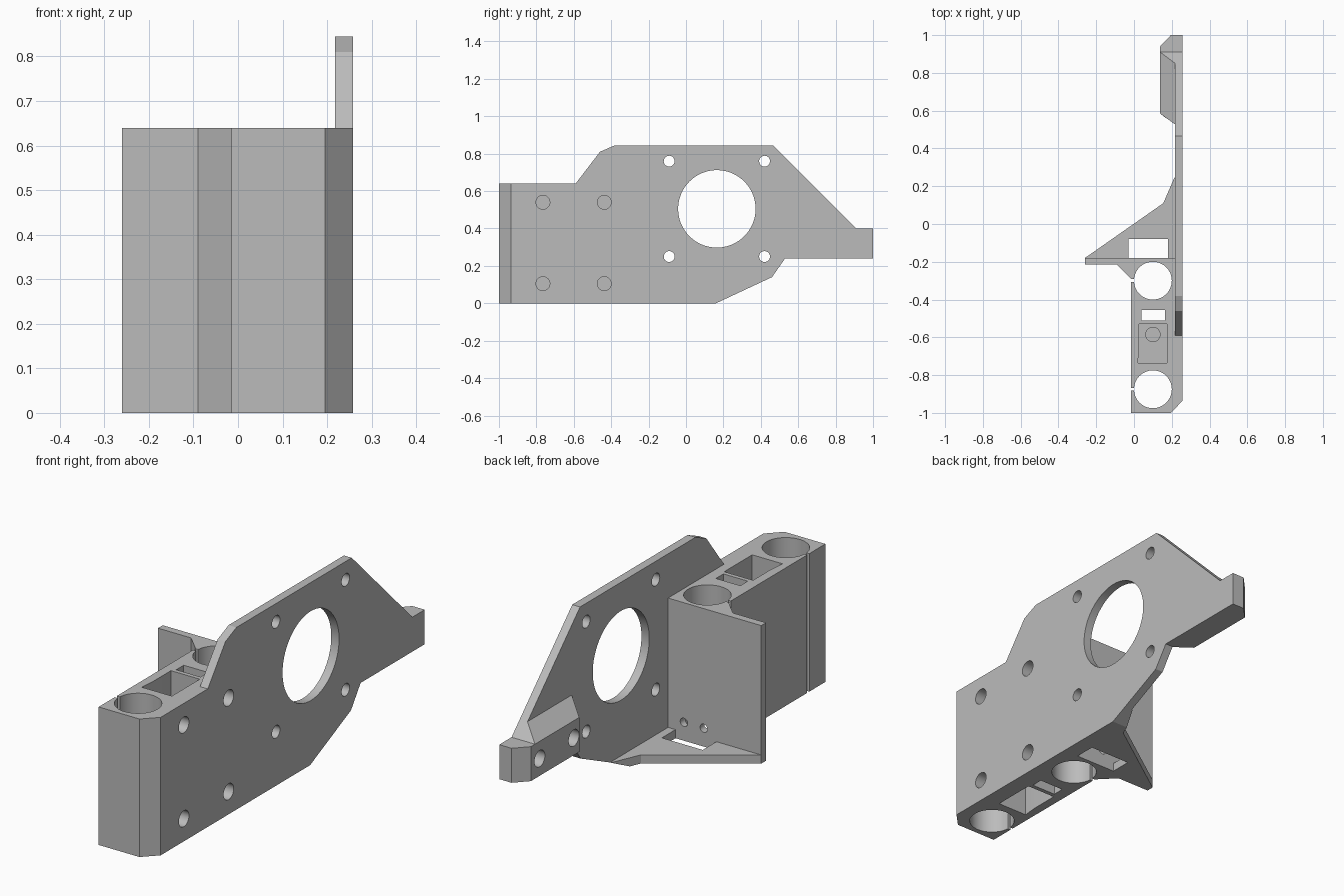
import bpy, bmesh, math
from mathutils import Vector

cube = bpy.data.objects.get("Cube")
if cube:
    bpy.data.objects.remove(cube, do_unlink=True)

grey = bpy.data.materials.new("plain grey")
grey.use_nodes = True
grey.diffuse_color = (0.5, 0.5, 0.5, 1)
grey.node_tree.nodes["Principled BSDF"].inputs["Base Color"].default_value = (0.5, 0.5, 0.5, 1)


def prism(name, axis, pts, lo, hi, clips=()):
    """Extrude a 2D outline along an axis, then trim it with (point, normal) planes."""
    place = {"X": lambda a, b, h: (h, a, b),
             "Y": lambda a, b, h: (a, h, b),
             "Z": lambda a, b, h: (a, b, h)}[axis]
    bm = bmesh.new()
    face = bm.faces.new([bm.verts.new(place(a, b, lo)) for a, b in pts])
    new = bmesh.ops.extrude_face_region(bm, geom=[face])["geom"]
    shift = Vector(place(0, 0, hi - lo))
    bmesh.ops.translate(bm, vec=shift, verts=[v for v in new if isinstance(v, bmesh.types.BMVert)])
    for point, normal in clips:
        cut = bmesh.ops.bisect_plane(bm, geom=bm.verts[:] + bm.edges[:] + bm.faces[:],
                                     plane_co=point, plane_no=normal, clear_outer=True)
        edges = [e for e in cut["geom_cut"] if isinstance(e, bmesh.types.BMEdge)]
        bmesh.ops.contextual_create(bm, geom=edges)
    bmesh.ops.recalc_face_normals(bm, faces=bm.faces)
    mesh = bpy.data.meshes.new(name)
    bm.to_mesh(mesh)
    bm.free()
    mesh.materials.append(grey)
    ob = bpy.data.objects.new(name, mesh)
    bpy.context.collection.objects.link(ob)
    return ob


def circle(a, b, r, n=48):
    return [(a + r * math.cos(2 * math.pi * i / n), b + r * math.sin(2 * math.pi * i / n)) for i in range(n)]


def rect(a0, b0, a1, b1):
    return [(a0, b0), (a1, b0), (a1, b1), (a0, b1)]


def combine(target, others, operation):
    """Apply a boolean for each helper and remove the helper."""
    for other in others:
        mod = target.modifiers.new(other.name, "BOOLEAN")
        mod.operation, mod.solver, mod.object = operation, "EXACT", other
        bpy.context.view_layer.update()
        mesh = bpy.data.meshes.new_from_object(target.evaluated_get(bpy.context.evaluated_depsgraph_get()))
        target.modifiers.clear()
        target.data = mesh
        bpy.data.objects.remove(other, do_unlink=True)


OUT, IN, TOP = 0.258, 0.218, 0.64

# Upright side plate
frame = prism("motor_mount_frame", "X", [
    (-0.9, 0), (0.16, 0), (0.46, 0.14), (0.53, 0.24), (1, 0.24), (1, 0.4), (0.91, 0.4),
    (0.465, 0.845), (-0.38, 0.845), (-0.46, 0.81), (-0.59, TOP), (-0.9, TOP)], IN, OUT)

# Rod clamp block with its cross wall
block = prism("clamp_block", "Z", [
    (-0.015, -1), (0.195, -1), (OUT, -0.935), (OUT, -0.18), (-0.26, -0.18),
    (-0.26, -0.215), (-0.09, -0.215), (-0.015, -0.29)], 0, TOP)

# Floor gusset, trimmed along the rising lower edge of the plate
gusset = prism("floor_gusset", "Z", [
    (-0.26, -0.2), (0.24, -0.2), (0.24, 0.26), (0.22, 0.26), (0.155, 0.11), (-0.26, -0.18)],
    0, 0.04, [((0, 0.16, 0), (0, 0.14, -0.3))])

# End lug: a level tip and a sloping shoulder
tip = prism("lug_tip", "Z", [
    (0.24, 0.56), (0.24, 1), (0.195, 1), (0.138, 0.94), (0.138, 0.585), (0.17, 0.56)], 0.24, 0.4)
shoulder = prism("lug_shoulder", "Z", [
    (0.24, 0.53), (0.24, 0.93), (0.138, 0.93), (0.138, 0.585), (0.22, 0.525), (0.23, 0.525)], 0.24, 0.55,
    [((0.138, 0, 0.4), (-0.06, 0, 0.08)), ((0, 0.91, 0.4), (0, 1, 1))])
combine(frame, [block, gusset, tip, shoulder], "UNION")

cuts = []
# Large motor opening and its four screw holes
cuts.append(prism("motor_hole", "X", circle(0.165, 0.505, 0.207, 96), 0.2, 0.3))
for y in (-0.09, 0.42):
    for z in (0.25, 0.76):
        cuts.append(prism("screw_hole", "X", circle(y, z, 0.029), 0.2, 0.3))
# Blind holes in the outer face of the block
for y in (-0.765, -0.437):
    for z in (0.105, 0.54):
        cuts.append(prism("blind_hole", "X", circle(y, z, 0.037), 0.2, 0.3))
# Rod bores with their clamp slits
for y in (-0.3, -0.875):
    cuts.append(prism("rod_bore", "Z", circle(0.1, y, 0.1, 64), -0.1, 0.9))
    cuts.append(prism("rod_slit", "Z", rect(-0.1, y - 0.007, 0.02, y + 0.008), -0.1, 0.9))
# Openings through the block and the gusset
cuts.append(prism("belt_slot", "Z", rect(0.04, -0.51, 0.165, -0.455), -0.1, 0.9))
cuts.append(prism("floor_slot", "Z", rect(-0.03, -0.18, 0.18, -0.08), -0.1, 0.06))
# Pockets from above and below
pocket = [(0.02, -0.735), (0.175, -0.735), (0.175, -0.53), (0.027, -0.53), (0.027, -0.66)]
for lo, hi in ((0.44, 0.9), (-0.1, 0.2)):
    cuts.append(prism("pocket", "Z", pocket, lo, hi))
cuts.append(prism("pocket_hole", "Z", circle(0.1, -0.585, 0.038), 0.38, 0.5))
# Small holes in the cross wall and the lug
for x in (0.035, 0.137):
    cuts.append(prism("wall_hole", "Y", circle(x, 0.085, 0.019), -0.28, -0.15))
for y in (0.625, 0.875):
    cuts.append(prism("lug_hole", "X", circle(y, 0.32, 0.038), 0.1, 0.2))
combine(frame, cuts, "DIFFERENCE")

bpy.ops.object.select_all(action="DESELECT")
frame.select_set(True)
bpy.context.view_layer.objects.active = frame
bpy.ops.object.shade_smooth_by_angle(angle=math.radians(20))
